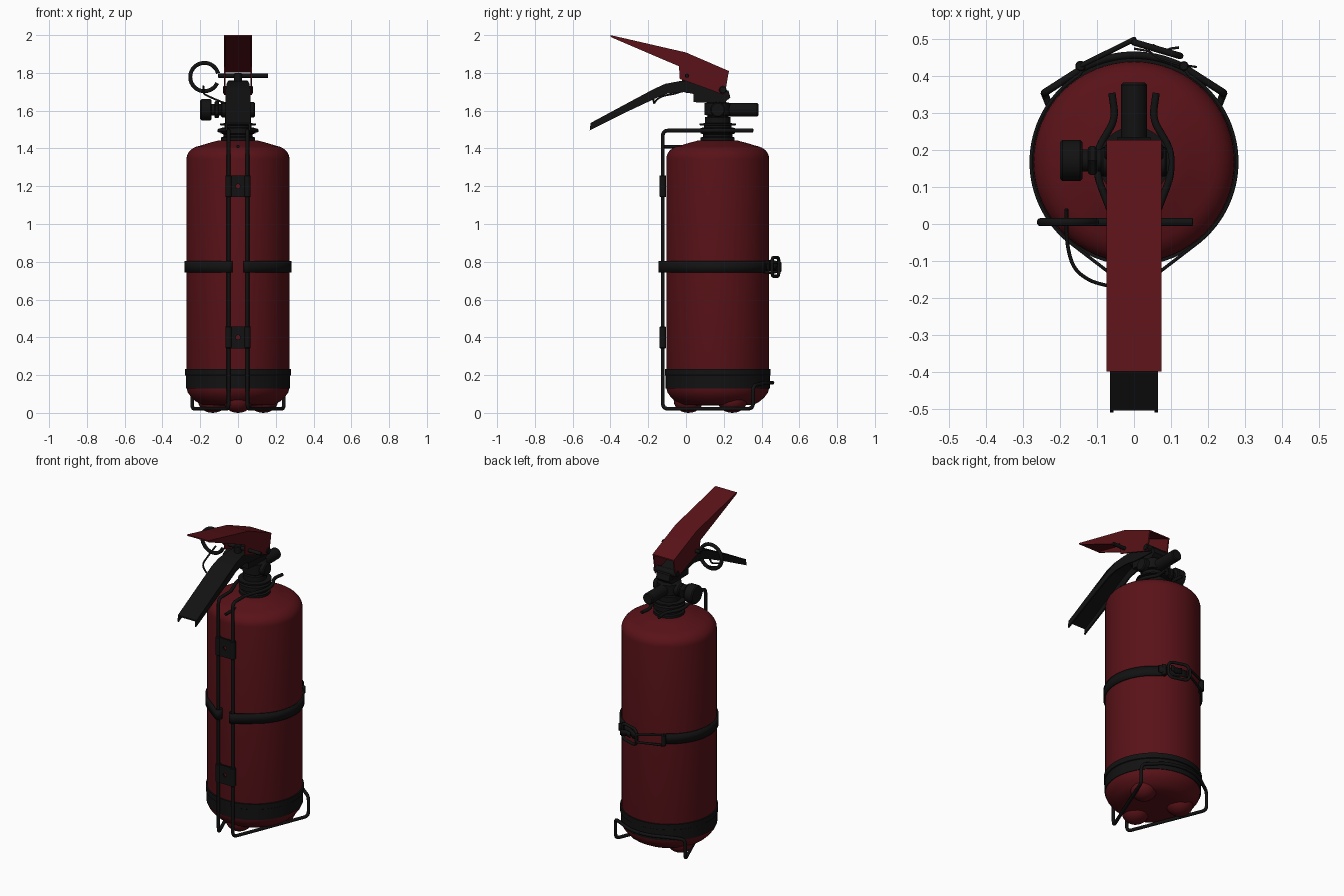
import bpy, bmesh, math
from mathutils import Vector, Matrix

if "Cube" in bpy.data.objects:
    bpy.data.objects.remove(bpy.data.objects["Cube"])

CY = 0.168           # bottle axis in y
R = 0.2725           # bottle radius


def mat(name, col):
    m = bpy.data.materials.new(name)
    m.diffuse_color = (*col, 1)
    m.use_nodes = True
    m.node_tree.nodes["Principled BSDF"].inputs["Base Color"].default_value = m.diffuse_color
    return m


RED = mat("red_paint", (0.1, 0.006, 0.009))
BLACK = mat("black_metal", (0.006, 0.006, 0.006))


def add(name, bm, m, angle=35):
    bmesh.ops.recalc_face_normals(bm, faces=bm.faces)
    me = bpy.data.meshes.new(name)
    bm.to_mesh(me)
    bm.free()
    me.shade_smooth()
    me.set_sharp_from_angle(angle=math.radians(angle))
    me.materials.append(m)
    o = bpy.data.objects.new(name, me)
    bpy.context.collection.objects.link(o)
    return o


def lathe(name, prof, m, origin=(0, CY, 0), axis='Z', seg=48):
    """Revolve (radius, height) points; a zero radius closes the end."""
    rot = {'Z': Matrix(), 'X': Matrix.Rotation(math.pi / 2, 4, 'Y'),
           'Y': Matrix.Rotation(-math.pi / 2, 4, 'X')}[axis]
    bm = bmesh.new()
    vs = [bm.verts.new((r, 0, h)) for r, h in prof]
    es = [bm.edges.new(p) for p in zip(vs, vs[1:])]
    bmesh.ops.spin(bm, geom=vs + es, cent=(0, 0, 0), axis=(0, 0, 1),
                   angle=2 * math.pi, steps=seg, use_duplicate=False)
    bmesh.ops.remove_doubles(bm, verts=bm.verts, dist=1e-5)
    bm.transform(Matrix.Translation(origin) @ rot)
    return add(name, bm, m)


def rod(name, r, a, b, origin, axis, m=BLACK, seg=24):
    c = min(0.006, r * 0.2)
    return lathe(name, [(0, a), (r - c, a), (r, a + c), (r, b - c), (r - c, b), (0, b)], m, origin, axis, seg)


def fillet(pts, rad, cyclic=False):
    pts = [Vector(p) for p in pts]
    out, n = [], len(pts)
    for i, p in enumerate(pts):
        if not cyclic and i in (0, n - 1):
            out.append(p)
            continue
        u, v = pts[i - 1] - p, pts[(i + 1) % n] - p
        a = p + u.normalized() * min(rad, u.length * 0.45)
        b = p + v.normalized() * min(rad, v.length * 0.45)
        for k in range(6):
            t = k / 5
            out.append(a * (1 - t) ** 2 + p * 2 * t * (1 - t) + b * t * t)
    return out


def tube(name, pts, r, rad=0.03, cyclic=False):
    cu = bpy.data.curves.new(name, 'CURVE')
    cu.dimensions = '3D'
    cu.bevel_depth, cu.bevel_resolution, cu.use_fill_caps = r, 3, True
    path = fillet(pts, rad, cyclic)
    s = cu.splines.new('POLY')
    s.points.add(len(path) - 1)
    for q, p in zip(s.points, path):
        q.co = (*p, 1)
    s.use_cyclic_u = cyclic
    cu.materials.append(BLACK)
    o = bpy.data.objects.new(name, cu)
    bpy.context.collection.objects.link(o)
    return o


def prism(bm, outline, x0, x1):
    f = bm.faces.new([bm.verts.new((x0, y, z)) for y, z in outline])
    ext = bmesh.ops.extrude_face_region(bm, geom=[f])['geom']
    for v in ext:
        if isinstance(v, bmesh.types.BMVert):
            v.co.x = x1


def channel(name, top, under, w, t, m, taper=lambda y: 1):
    """Folded sheet: two side flanges and a top plate along the top line."""
    bm = bmesh.new()
    side = top + under
    prism(bm, side, -w, -w + t)
    prism(bm, side, w - t, w)
    prism(bm, top + [(y, z - t) for y, z in reversed(top)], -w, w)
    for v in bm.verts:
        v.co.x *= taper(v.co.y)
    return add(name, bm, m, 25)


def ribbon(name, path, z0, z1, thick=0.009):
    bm = bmesh.new()
    cols = [[bm.verts.new((x, y, z)) for z in (z0, z1)] for x, y in path]
    for a, b in zip(cols, cols[1:]):
        bm.faces.new((a[0], b[0], b[1], a[1]))
    o = add(name, bm, BLACK)
    md = o.modifiers.new("thickness", 'SOLIDIFY')
    md.thickness, md.offset = thick, 0
    return o


def arc(r, a, b, n, cx=0, cy=CY):
    return [(cx + r * math.cos(math.radians(a + (b - a) * i / n)),
             cy + r * math.sin(math.radians(a + (b - a) * i / n))) for i in range(n + 1)]


# Bottle with domed ends
dome = [(R - 0.085 + 0.085 * math.cos(t), 1.345 + 0.07 * math.sin(t))
        for t in [i * math.pi / 16 for i in range(8)]]
lathe("bottle", [(0, 0.05), (0.12, 0.04), (0.19, 0.043), (0.225, 0.062), (0.25, 0.086), (0.266, 0.108), (R, 0.135)]
      + dome + [(0.15, 1.43), (0.1, 1.443), (0, 1.445)], RED, seg=64)

# Three moulded feet
for i, a in enumerate((-90, 30, 150)):
    bm = bmesh.new()
    x, y = arc(0.155, a, a, 1)[0]
    bmesh.ops.create_uvsphere(bm, u_segments=24, v_segments=12, radius=1,
                              matrix=Matrix.Translation((x, y, 0.065)) @ Matrix.Diagonal((0.078, 0.078, 0.065, 1)))
    add(f"bottle_foot_{i}", bm, RED)

# Rubber base band
lathe("base_band", [(R - 0.01, 0.13), (R + 0.003, 0.13), (R + 0.003, 0.197), (R + 0.008, 0.2),
                    (R + 0.008, 0.232), (R - 0.01, 0.232)], BLACK, seg=64)

# Wire bracket, strap halves and bracket clips, mirrored
for s, side in ((-1, "left"), (1, "right")):
    back = [(x, y, 0.16) for x, y in arc(R + 0.017, 90, 62, 5)]
    half = back + [(0.243, 0.355, 0.145), (0.243, 0.355, 0.022), (0.05, -0.123, 0.022), (0.05, -0.123, 1.495),
                   (0.05, 0.0, 1.495), (0.1, 0.13, 1.495), (0.1, 0.2, 1.495), (0.05, 0.285, 1.495), (0.06, 0.355, 1.495)]
    tube(f"wire_bracket_{side}", [(s * x, y, z) for x, y, z in half], 0.01)
    wrap = arc(0.018, 90, 290, 10, 0.05, -0.123)
    strap = wrap + arc(R + 0.006, -53, 58, 36) + [(0.135, 0.423)]
    ribbon(f"strap_{side}", [(s * x, y) for x, y in strap], 0.742, 0.803)
    for z in (0.4, 1.2):
        rod(f"bracket_clip_{side}", 0.017, z - 0.058, z + 0.058, (s * 0.05, -0.123, 0), 'Z')

# Plates between the bracket wires, with screw holes
for z in (0.4, 1.2):
    bm = bmesh.new()
    n, loops = 32, []
    for y in (-0.132, -0.122):
        inner, outer = [], []
        for i in range(n):
            a = 2 * math.pi * (i + 0.5) / n
            c, d = math.cos(a), math.sin(a)
            k = 1 / max(abs(c), abs(d))
            inner.append(bm.verts.new((0.012 * c, y, z + 0.012 * d)))
            outer.append(bm.verts.new((0.05 * c * k, y, z + 0.058 * d * k)))
        loops.append((inner, outer))
    (i0, o0), (i1, o1) = loops
    for a, b in ((i0, o0), (o0, o1), (o1, i1), (i1, i0)):
        for i in range(n):
            j = (i + 1) % n
            bm.faces.new((a[i], a[j], b[j], b[i]))
    add("bracket_plate", bm, BLACK)
rod("bracket_pin", 0.009, -0.125, 0.03, (0, 0, 1.41), 'Y', seg=12)

# Strap buckle: wire loop, oval ring, lever and hinge rolls
L, P, Q = (-0.145, 0.428), (0, 0.5), (0.125, 0.455)
tube("buckle_wire_loop", [(*L, 0.74), (*P, 0.75), (*P, 0.795), (*L, 0.805)], 0.007, 0.01, True)
tube("buckle_ring", [(0.0, 0.492, 0.723), (*Q, 0.723), (*Q, 0.823), (0.0, 0.492, 0.823)], 0.009, 0.035, True)
ribbon("buckle_lever", [(0.0, 0.475), (0.04, 0.468), (0.07, 0.447), (0.12, 0.432), (0.17, 0.425)], 0.75, 0.795, 0.006)
ribbon("buckle_hook", [(0.05, 0.485), (0.085, 0.468), (0.1, 0.475), (0.122, 0.478)], 0.755, 0.79, 0.007)
rod("buckle_roll_left", 0.014, 0.738, 0.808, (*L, 0), 'Z', seg=16)
rod("buckle_roll_right", 0.013, 0.738, 0.808, (0.135, 0.428, 0), 'Z', seg=16)

# Neck collar and valve body
lathe("neck_valve", [(0, 1.43), (0.09, 1.43), (0.09, 1.458), (0.078, 1.462), (0.078, 1.475), (0.092, 1.48),
                     (0.092, 1.508), (0.072, 1.512), (0.072, 1.521), (0.096, 1.523), (0.096, 1.532), (0.068, 1.534),
                     (0.068, 1.565), (0.055, 1.568), (0.055, 1.575), (0.07, 1.577), (0.07, 1.64), (0.045, 1.645),
                     (0.045, 1.7), (0, 1.7)], BLACK)
rod("valve_cross_body", 0.04, -0.09, 0.09, (0, CY, 1.605), 'X')
rod("outlet_nozzle", 0.035, 0.0, 0.215, (0, CY, 1.605), 'Y')
bm = bmesh.new()
prism(bm, [(0.04, 1.645), (0.2, 1.64), (0.235, 1.67), (0.225, 1.705), (0.1, 1.76), (0.04, 1.75)], -0.045, 0.045)
add("valve_head", bm, BLACK)
rod("valve_plunger", 0.022, 1.7, 1.8, (0, 0.0, 0), 'Z', seg=16)
rod("lever_pivot", 0.02, -0.08, 0.08, (0, 0.195, 1.71), 'X', seg=16)

# Pressure gauge
rod("gauge_stem", 0.03, -0.145, -0.08, (0, 0.172, 1.605), 'X')
rod("gauge_nut", 0.045, -0.125, -0.1, (0, 0.172, 1.605), 'X', seg=6)
rod("gauge_dial", 0.056, -0.2, -0.14, (0, 0.172, 1.605), 'X', seg=32)

# Squeeze lever (red) and carry handle (black)
channel("squeeze_lever", [(-0.4, 2.0), (0.0, 1.908), (0.227, 1.81)],
        [(0.205, 1.682), (0.0, 1.757), (-0.033, 1.768), (-0.037, 1.835), (-0.395, 1.988)], 0.074, 0.008, RED)
channel("carry_handle", [(-0.505, 1.535), (-0.31, 1.64), (-0.17, 1.715), (-0.11, 1.742), (-0.03, 1.757),
                         (0.06, 1.76), (0.2, 1.715)],
        [(0.215, 1.675), (0.06, 1.685), (-0.01, 1.698), (-0.1, 1.69), (-0.155, 1.668), (-0.3, 1.6), (-0.51, 1.495)],
        0.065, 0.009, BLACK, lambda y: 1 if y < -0.16 else max(0.78, 1 - (y + 0.16) * 1.5))

# Safety pin, pull ring and seal cord
rod("safety_pin", 0.011, -0.105, 0.16, (0, 0.005, 1.785), 'X', seg=16)
ring = [(x, 0.005, z) for x, z in arc(0.075, 15, 335, 32, -0.178, 1.778)]
tube("pull_ring", ring, 0.011, 0.01)
tube("seal_cord", [(-0.183, 0.04, 1.73), (-0.183, -0.05, 1.69), (-0.165, -0.12, 1.68), (-0.12, -0.155, 1.66),
                   (-0.06, -0.17, 1.635), (-0.045, -0.172, 1.66)], 0.005, 0.04)
